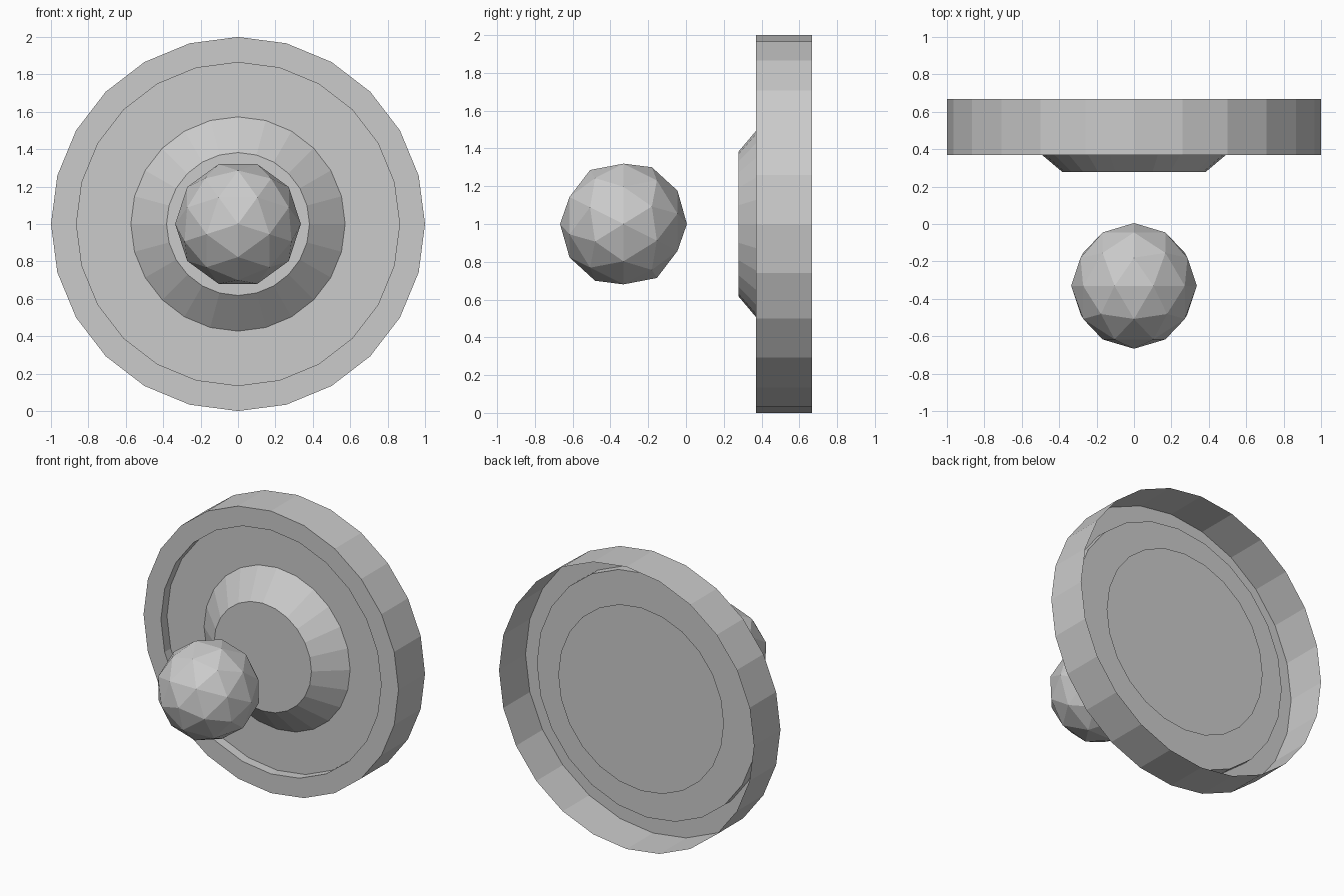
import bpy, bmesh, math
from mathutils import Matrix

if "Cube" in bpy.data.objects:
    bpy.data.objects.remove(bpy.data.objects["Cube"])

SIDES = 24
CENTRE_Z = 1.0


def finish(bm, name):
    me = bpy.data.meshes.new(name)
    bm.to_mesh(me)
    bm.free()
    ob = bpy.data.objects.new(name, me)
    bpy.context.collection.objects.link(ob)
    return ob


def lathe(name, profile, cap_first=False, cap_last=True):
    """Turn a (radius, y) profile around the y axis at the wheel's centre."""
    bm = bmesh.new()
    rings = []
    for r, y in profile:
        ring = []
        for i in range(SIDES):
            a = 2 * math.pi * i / SIDES
            ring.append(bm.verts.new((r * math.cos(a), y, CENTRE_Z + r * math.sin(a))))
        rings.append(ring)
    for a, b in zip(rings, rings[1:]):
        for i in range(SIDES):
            j = (i + 1) % SIDES
            bm.faces.new((a[i], a[j], b[j], b[i]))
    if cap_first:
        bm.faces.new(rings[0][::-1])
    if cap_last:
        bm.faces.new(rings[-1])
    return finish(bm, name)


# Thin dish: open-backed outer wall, front lip and recessed plate
lathe("dish", [(1.0, 0.667), (1.0, 0.37), (0.864, 0.37), (0.864, 0.438)])

# Tapered boss pushed through the plate
lathe("boss", [(0.65, 0.503), (0.382, 0.277)], cap_first=True)

# Faceted ball floating in front, poles along y
ball = bmesh.new()
bmesh.ops.create_icosphere(ball, subdivisions=2, radius=0.336)
turn = Matrix(((0, 1, 0, 0), (0, 0, 1, -0.331), (1, 0, 0, CENTRE_Z), (0, 0, 0, 1)))
bmesh.ops.transform(ball, matrix=turn, verts=ball.verts)
finish(ball, "ball")
